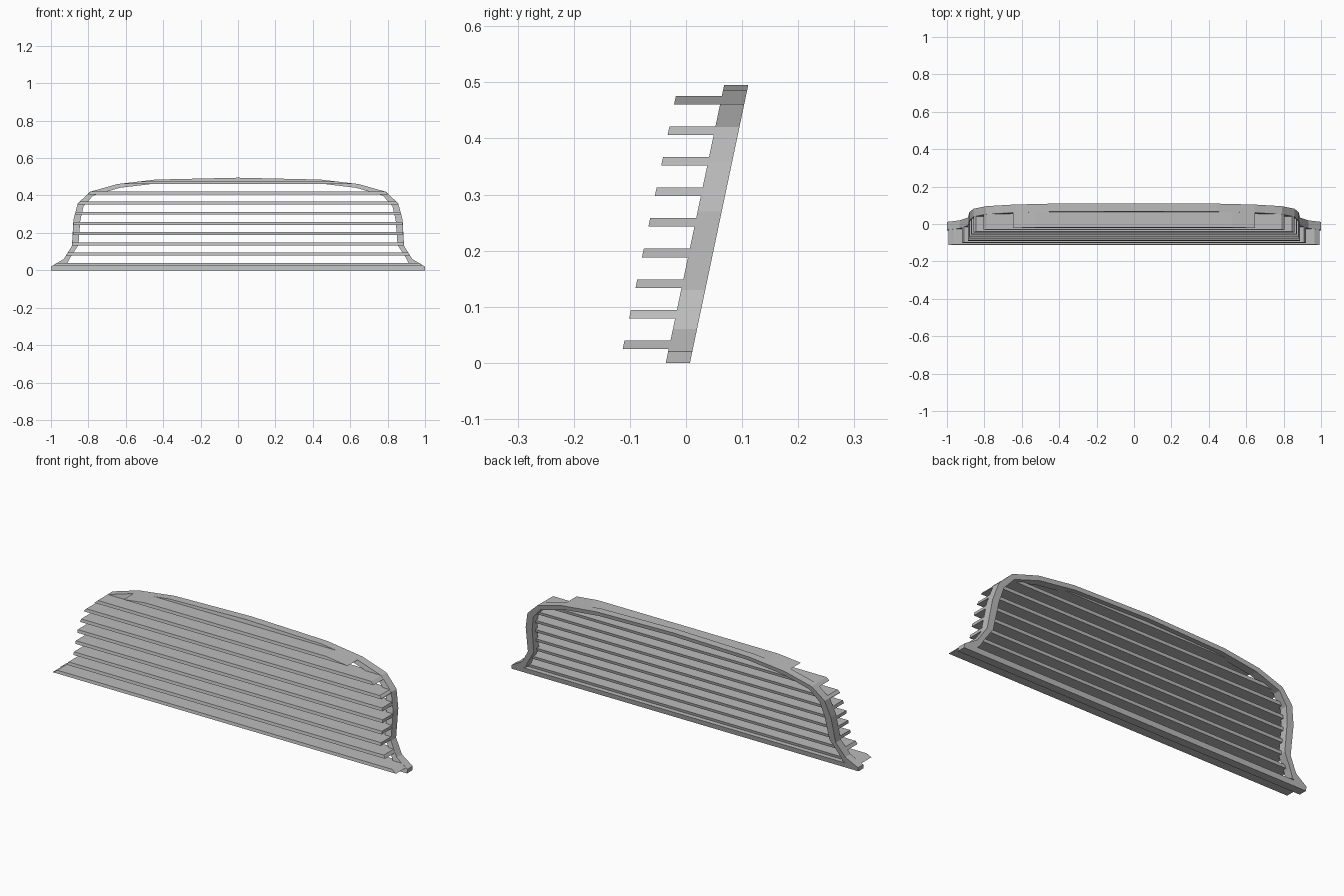
import bpy, bmesh

if "Cube" in bpy.data.objects:
    bpy.data.objects.remove(bpy.data.objects["Cube"])

SLOPE = 0.21          # backward lean, y per z
FRONT = -0.036        # frame front at z = 0
BACK = 0.007          # frame back at z = 0

mat = bpy.data.materials.new("plain grey")
mat.diffuse_color = (0.5, 0.5, 0.5, 1)
mat.use_nodes = True
mat.node_tree.nodes["Principled BSDF"].inputs["Base Color"].default_value = mat.diffuse_color

# right half of the outer and inner frame outline (x, z), bottom to top
OUTER = [(1.0, 0), (1.0, 0.02), (0.932, 0.06), (0.888, 0.13), (0.88, 0.27),
         (0.857, 0.357), (0.79, 0.42), (0.645, 0.461), (0.44, 0.485), (0, 0.495)]
INNER = [(0.93, 0.026), (0.915, 0.033), (0.897, 0.068), (0.853, 0.135), (0.843, 0.268),
         (0.826, 0.342), (0.775, 0.399), (0.632, 0.441), (0.43, 0.465), (0, 0.475)]


def mirrored(half):
    return half + [(-x, z) for x, z in reversed(half) if x > 0]


def lean(x, z, y):
    return (x, y + SLOPE * z, z)


def finish(name, bm):
    bmesh.ops.recalc_face_normals(bm, faces=bm.faces)
    me = bpy.data.meshes.new(name)
    bm.to_mesh(me)
    bm.free()
    me.materials.append(mat)
    ob = bpy.data.objects.new(name, me)
    bpy.context.collection.objects.link(ob)


# leaning frame ring
bm = bmesh.new()
rings = [[bm.verts.new(lean(x, z, y)) for x, z in mirrored(half)]
         for half, y in ((OUTER, FRONT), (OUTER, BACK), (INNER, BACK), (INNER, FRONT))]
n = len(rings[0])
for a in range(4):
    r, s = rings[a], rings[(a + 1) % 4]
    for i in range(n):
        j = (i + 1) % n
        bm.faces.new((r[i], r[j], s[j], s[i]))
finish("grille_frame", bm)


# horizontal slats, their ends trimmed to the frame outline
def half_width(z):
    for (x0, z0), (x1, z1) in zip(OUTER, OUTER[1:]):
        if z0 <= z <= z1:
            return x0 + (x1 - x0) * (z - z0) / (z1 - z0)
    return 0


for k in range(9):
    z0 = 0.025 + 0.0544 * k
    z1 = z0 + 0.0152
    zs = [z0] + [z for _, z in OUTER if z0 + 1e-4 < z < z1 - 1e-4] + [z1]
    # hairline inset keeps the ends from clashing with the frame's outer wall
    section = mirrored([(half_width(z) - 0.001, z) for z in zs])
    bm = bmesh.new()
    f = [bm.verts.new(lean(x, z, FRONT - 0.082)) for x, z in section]
    b = [bm.verts.new(lean(x, z, FRONT + 0.018)) for x, z in section]
    bm.faces.new(f)
    bm.faces.new(b[::-1])
    m = len(section)
    for i in range(m):
        j = (i + 1) % m
        bm.faces.new((f[i], f[j], b[j], b[i]))
    finish(f"slat_{k + 1}", bm)
